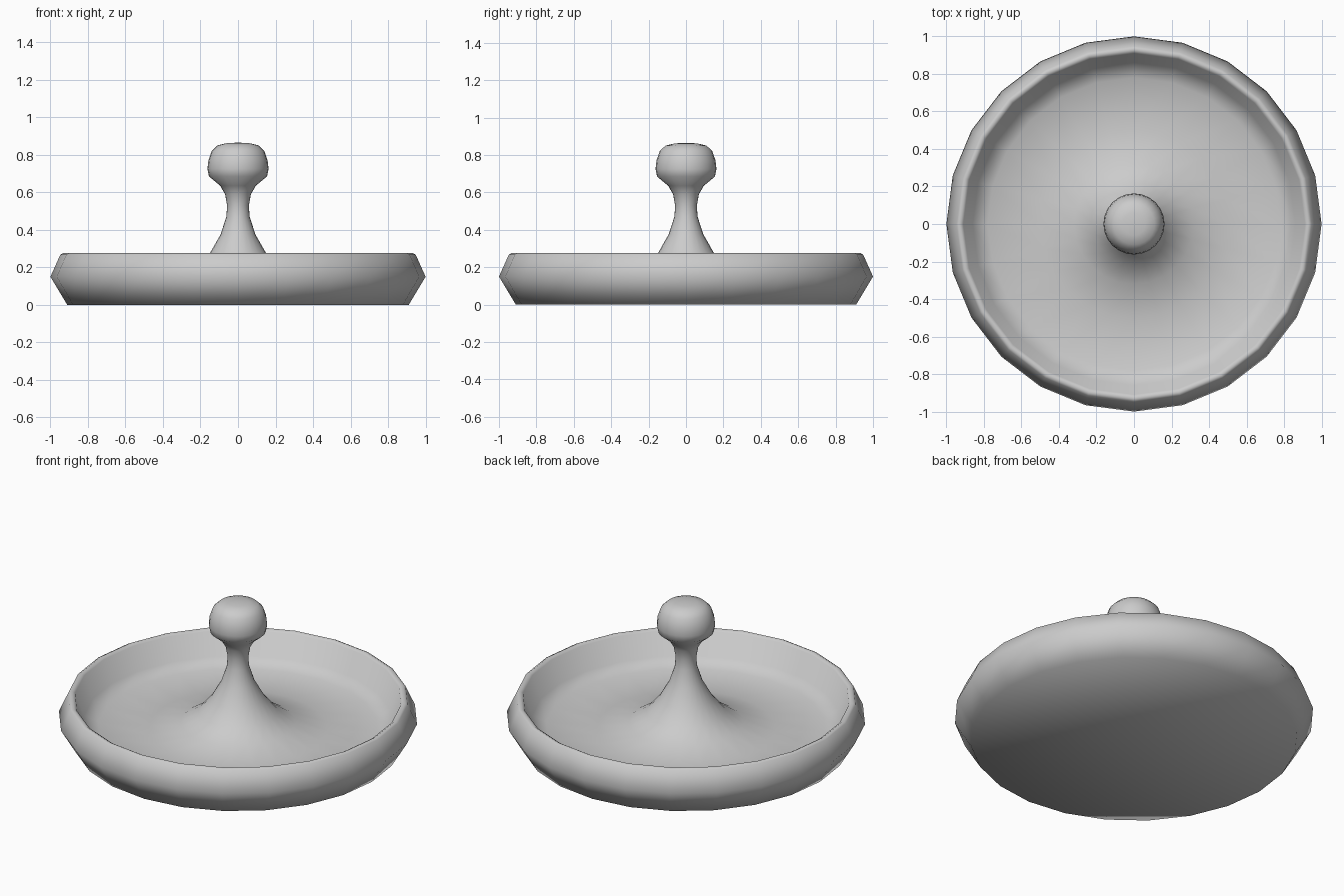
import bpy, bmesh, math

if "Cube" in bpy.data.objects:
    bpy.data.objects.remove(bpy.data.objects["Cube"])

SEGMENTS = 24


def lathe(name, profile):
    """Revolve a (radius, z) profile around z; zero radii become poles."""
    bm = bmesh.new()
    rings = []
    for r, z in profile:
        n = 1 if r == 0 else SEGMENTS
        rings.append([bm.verts.new((r * math.cos(math.tau * i / SEGMENTS),
                                    r * math.sin(math.tau * i / SEGMENTS), z))
                      for i in range(n)])
    for a, b in zip(rings, rings[1:]):
        for i in range(SEGMENTS):
            j = (i + 1) % SEGMENTS
            quad = [a[i % len(a)], a[j % len(a)], b[j % len(b)], b[i % len(b)]]
            bm.faces.new(list(dict.fromkeys(quad)))
    bmesh.ops.recalc_face_normals(bm, faces=bm.faces)
    for f in bm.faces:
        f.smooth = True
    mesh = bpy.data.meshes.new(name)
    bm.to_mesh(mesh)
    bm.free()
    obj = bpy.data.objects.new(name, mesh)
    bpy.context.collection.objects.link(obj)
    return obj


# flat base, angled outer wall, rolled rim and shallow basin
dish = [(0, 0), (0.91, 0), (1.0, 0.15), (0.947, 0.268), (0.93, 0.277),
        (0.91, 0.265), (0.86, 0.13), (0.78, 0.09), (0.5, 0.085)]
# flared foot rising into a narrow neck
stem = [(0.32, 0.125), (0.22, 0.19), (0.15, 0.275), (0.093, 0.375),
        (0.062, 0.47), (0.058, 0.53), (0.069, 0.59), (0.095, 0.635)]
# rounded knob
knob = [(0.155, 0.685), (0.163, 0.725), (0.158, 0.77), (0.141, 0.82),
        (0.11, 0.85), (0.06, 0.862), (0, 0.865)]

lathe("knobbed_lid", dish + stem + knob)
